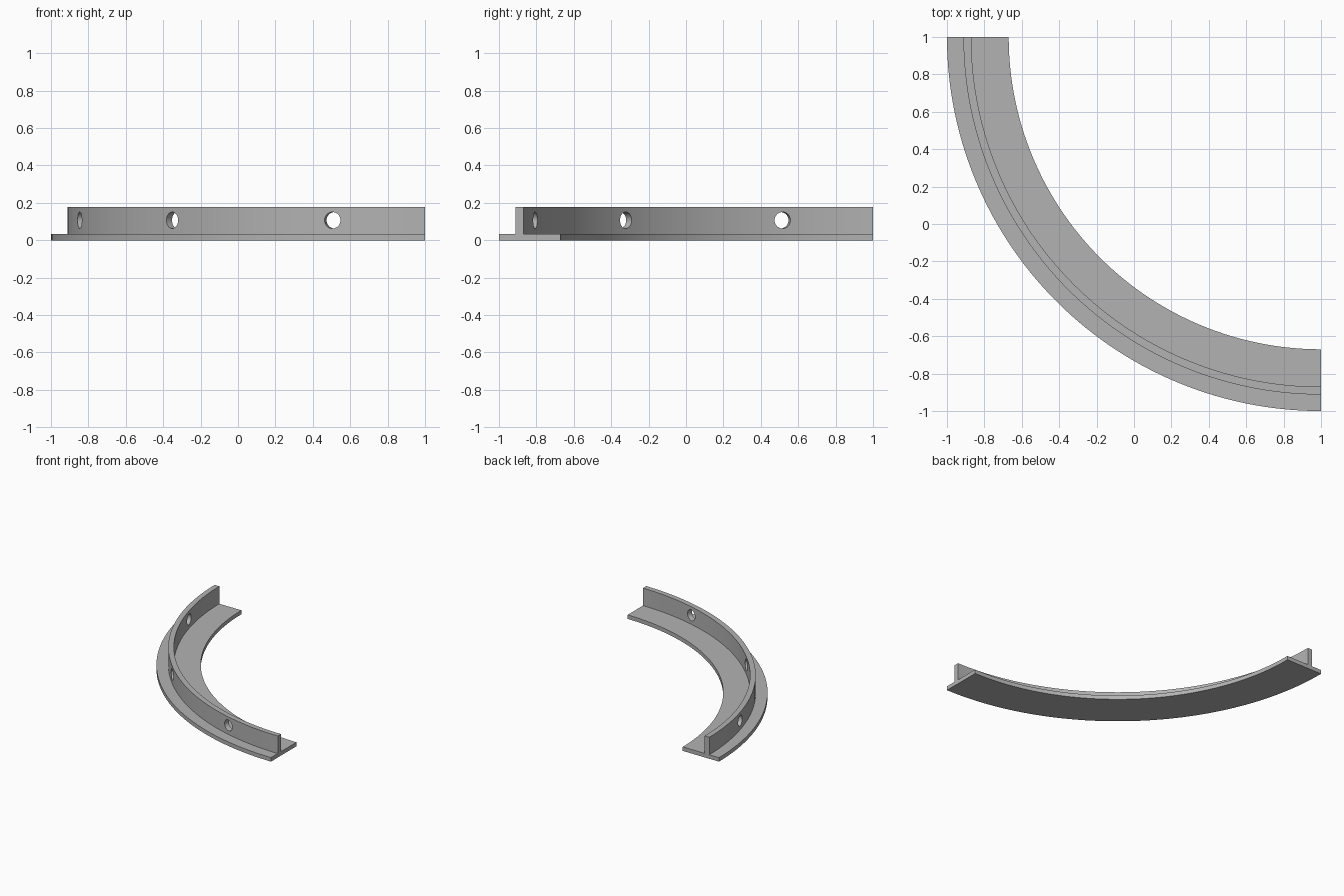
import bpy, bmesh
from math import radians, sin, cos, pi
from mathutils import Matrix, Vector

cube = bpy.data.objects.get("Cube")
if cube:
    bpy.data.objects.remove(cube)

grey = bpy.data.materials.new("plain grey")
grey.use_nodes = True
colour = (0.45, 0.45, 0.45, 1)
grey.diffuse_color = colour
grey.node_tree.nodes["Principled BSDF"].inputs["Base Color"].default_value = colour

CENTRE = Vector((1, 1, 0))
R_IN, R_OUT = 1.67, 2.0
WALL_IN, WALL_OUT = 1.87, 1.912
BASE_TOP, WALL_TOP = 0.033, 0.177
HOLE_Z, HOLE_R = 0.107, 0.044


def finish(bm, name):
    bmesh.ops.recalc_face_normals(bm, faces=bm.faces)
    mesh = bpy.data.meshes.new(name)
    bm.to_mesh(mesh)
    bm.free()
    mesh.materials.append(grey)
    obj = bpy.data.objects.new(name, mesh)
    bpy.context.collection.objects.link(obj)
    return obj


# Quarter ring: inverted T section swept through 90 degrees
profile = [(R_IN, 0), (R_OUT, 0), (R_OUT, BASE_TOP), (WALL_OUT, BASE_TOP),
           (WALL_OUT, WALL_TOP), (WALL_IN, WALL_TOP), (WALL_IN, BASE_TOP), (R_IN, BASE_TOP)]
STEPS = 60
bm = bmesh.new()
rings = []
for i in range(STEPS + 1):
    a = pi / 2 * i / STEPS
    rings.append([bm.verts.new(CENTRE + Vector((-r * cos(a), -r * sin(a), z))) for r, z in profile])
n = len(profile)
for ring, following in zip(rings, rings[1:]):
    for j in range(n):
        k = (j + 1) % n
        bm.faces.new((ring[j], ring[k], following[k], following[j]))
bm.faces.new(rings[0])
bm.faces.new(rings[-1])
flange = finish(bm, "curved_flange")

# Radial bolt holes through the upright wall
bm = bmesh.new()
for degrees in (15, 45, 75):
    a = radians(degrees)
    outward = Vector((-cos(a), -sin(a), 0))
    place = CENTRE + outward * (WALL_IN + WALL_OUT) / 2 + Vector((0, 0, HOLE_Z))
    turn = outward.to_track_quat('Z', 'Y').to_matrix().to_4x4()
    bmesh.ops.create_cone(bm, cap_ends=True, segments=32, radius1=HOLE_R, radius2=HOLE_R,
                          depth=0.15, matrix=Matrix.Translation(place) @ turn)
cutter = finish(bm, "hole_cutter")
cutter.hide_render = True

cut = flange.modifiers.new("bolt_holes", 'BOOLEAN')
cut.operation = 'DIFFERENCE'
cut.solver = 'EXACT'
cut.object = cutter
bpy.ops.object.select_all(action='DESELECT')
flange.select_set(True)
bpy.context.view_layer.objects.active = flange
bpy.ops.object.modifier_apply(modifier=cut.name)
bpy.data.objects.remove(cutter)
bpy.ops.object.shade_smooth_by_angle(angle=radians(30))
